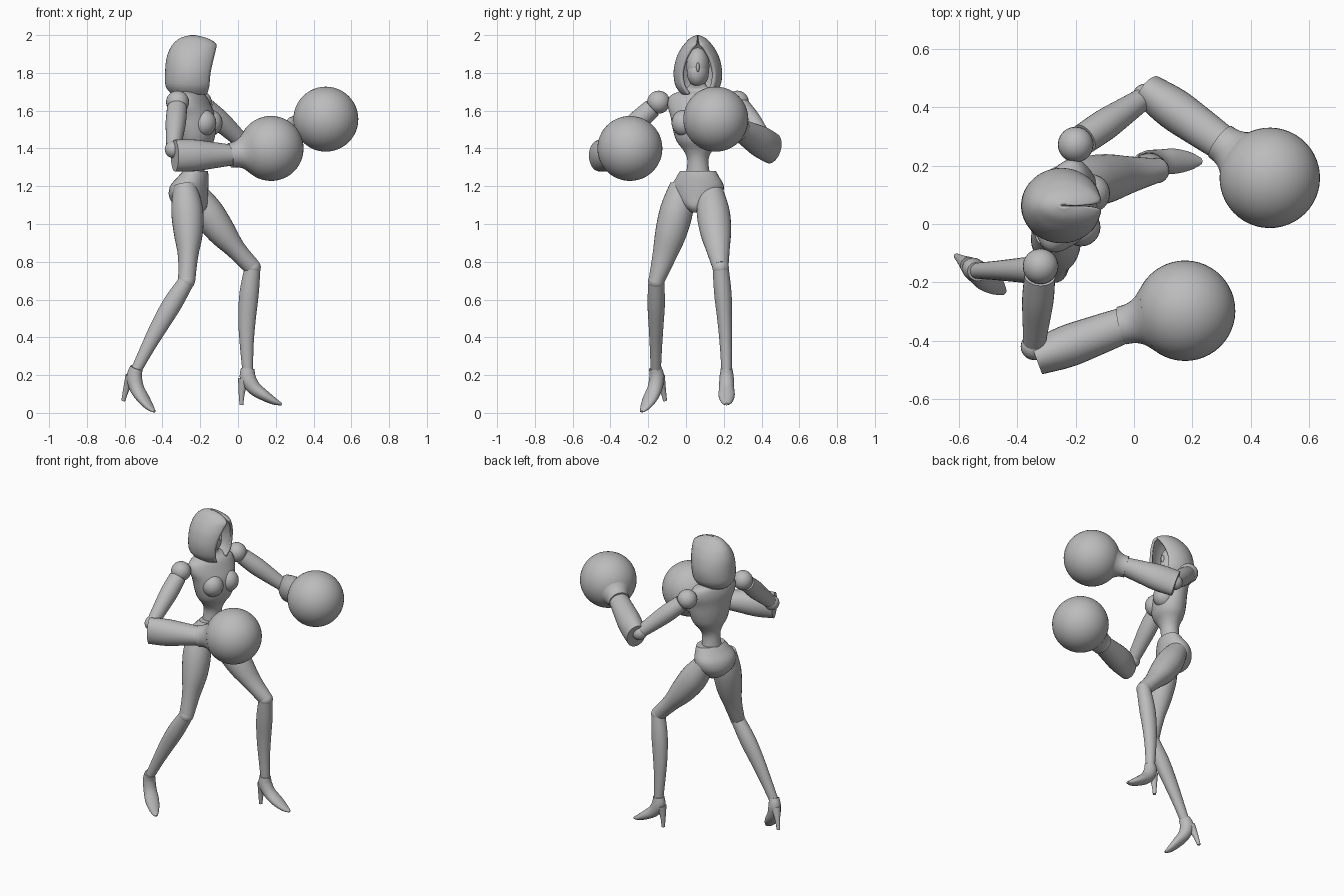
import bpy, bmesh
from math import sin, cos, pi, asin, radians
from mathutils import Vector, Matrix

if "Cube" in bpy.data.objects:
    bpy.data.objects.remove(bpy.data.objects["Cube"])

grey = bpy.data.materials.new("matte grey")
grey.use_nodes = True
grey.diffuse_color = (0.5, 0.5, 0.5, 1)
grey.node_tree.nodes["Principled BSDF"].inputs["Base Color"].default_value = grey.diffuse_color

SEGMENTS = 28
UP = Vector((0, 0, 1))
ACROSS = Vector((0, 1, 0))
CHEST_YAW = radians(-16)
CENTRE_Y = .063


def finish(name, bm, angle=40):
    """Turn a bmesh into a grey, smooth shaded object with sharp edges kept."""
    mesh = bpy.data.meshes.new(name)
    bm.to_mesh(mesh)
    bm.free()
    mesh.materials.append(grey)
    mesh.shade_smooth()
    mesh.set_sharp_from_angle(angle=radians(angle))
    obj = bpy.data.objects.new(name, mesh)
    bpy.context.collection.objects.link(obj)
    return obj


def spline(rows, steps=4):
    """Catmull-Rom curve through rows of equal length."""
    rows = [Vector(row) for row in rows]
    padded = [rows[0]] + rows + [rows[-1]]
    out = []
    for before, a, b, after in zip(padded, padded[1:], padded[2:], padded[3:]):
        for k in range(steps):
            t = k / steps
            out.append(a + (b - before) * (t / 2)
                       + (2 * before - 5 * a + 4 * b - after) * (t * t / 2)
                       + (3 * a - before - 3 * b + after) * (t ** 3 / 2))
    return out + [rows[-1]]


def bridge(bm, rings, closed=True):
    for low, high in zip(rings, rings[1:]):
        count = len(low)
        for i in range(count if closed else count - 1):
            j = (i + 1) % count
            bm.faces.new((low[i], low[j], high[j], high[i]))


def loft(name, rows, side=None):
    """Elliptical rings along a path; each row is x, y, z, radius along side, other radius.
    Without a side vector the rings stay level and follow the turn of the chest."""
    bm = bmesh.new()
    rows = spline(rows)
    path = [Vector(row[:3]) for row in rows]
    last = len(path) - 1
    rings = []
    for i, row in enumerate(rows):
        if side is None:
            a = Vector((cos(CHEST_YAW), sin(CHEST_YAW), 0))
            b = UP.cross(a)
        else:
            tangent = (path[min(i + 1, last)] - path[max(i - 1, 0)]).normalized()
            a = (side - tangent * side.dot(tangent)).normalized()
            b = tangent.cross(a)
        turns = [2 * pi * k / SEGMENTS for k in range(SEGMENTS)]
        rings.append([bm.verts.new(path[i] + a * row[3] * cos(t) + b * row[4] * sin(t))
                      for t in turns])
    bridge(bm, rings)
    bm.faces.new(rings[0][::-1])
    bm.faces.new(rings[-1])
    bmesh.ops.recalc_face_normals(bm, faces=bm.faces)
    return finish(name, bm)


def limb(name, start, end, radii, side, bow=(0, 0, 0)):
    """A tapered limb between two points, bent sideways by bow in its middle."""
    rows = []
    for i, pair in enumerate(radii):
        t = i / (len(radii) - 1)
        rows.append((*(Vector(start).lerp(Vector(end), t) + Vector(bow) * sin(pi * t)), *pair))
    return loft(name, rows, side)


def ball(name, at, size, segments=24):
    matrix = (Matrix.Translation(at) @ Matrix.Rotation(CHEST_YAW, 4, 'Z')
              @ Matrix.Diagonal((*size, 1)))
    bm = bmesh.new()
    bmesh.ops.create_uvsphere(bm, u_segments=segments, v_segments=segments // 2,
                              radius=1, matrix=matrix)
    return finish(name, bm)


def joint(name, at, radius, segments=24):
    return ball(name, at, (radius, radius, radius), segments)


def body(name, rows):
    """Level rings on the body's centre line; each row is x, z, depth, width."""
    return loft(name, [(x, CENTRE_Y, z, depth, width) for x, z, depth, width in rows])


# Torso from the waist up to the neck
body("torso", [
    (-.235, 1.26, .058, .064), (-.23, 1.34, .055, .056), (-.225, 1.39, .065, .078),
    (-.22, 1.44, .09, .115), (-.22, 1.5, .1, .135), (-.225, 1.57, .1, .148),
    (-.24, 1.63, .09, .165), (-.25, 1.68, .072, .15), (-.26, 1.71, .045, .08),
    (-.25, 1.74, .04, .042), (-.24, 1.8, .038, .038)])
turn = Matrix.Rotation(CHEST_YAW, 3, 'Z')
for name, sign in (("left_bust", 1), ("right_bust", -1)):
    offset = turn @ Vector((.058, sign * .06, 0))
    ball(name, Vector((-.22, CENTRE_Y, 1.535)) + offset, (.066, .066, .07))

# Pelvis
body("pelvis", [
    (-.225, 1.28, .062, .098), (-.237, 1.25, .078, .115), (-.258, 1.2, .098, .14),
    (-.262, 1.14, .1, .125), (-.245, 1.09, .08, .07), (-.23, 1.06, .04, .03)])

# Hood: an open shell, rows are z, back x, front edge x, half width, half opening
bm = bmesh.new()
rings = []
for z, back, edge, width, gap in spline([
        (1.685, -.35, -.165, .085, .05), (1.73, -.383, -.152, .118, .078),
        (1.8, -.386, -.145, .129, .086), (1.87, -.38, -.13, .117, .068),
        (1.92, -.364, -.118, .095, .04), (1.955, -.342, -.116, .07, .012),
        (1.985, -.305, -.165, .04, .002), (2, -.25, -.23, .006, .001)]):
    opening = asin(max(0, min(1, gap / width)))
    depth = (edge - back) / (1 + cos(opening))
    angles = [opening + 2 * (pi - opening) * k / 36 for k in range(37)]
    rings.append([bm.verts.new((back + depth + depth * cos(a), CENTRE_Y + width * sin(a), z))
                  for a in angles])
bridge(bm, rings, closed=False)
hood = finish("hood", bm, 60)
shell = hood.modifiers.new("thickness", 'SOLIDIFY')
shell.thickness = .016
shell.offset = -1

# Head with a lower face mask and nose
ball("head", (-.25, CENTRE_Y, 1.835), (.075, .06, .1))
ball("face_mask", (-.243, CENTRE_Y, 1.8), (.073, .057, .075))
ball("nose", (-.175, CENTRE_Y, 1.83), (.012, .009, .025))

# Radii shared by both arms and both legs
UPPER_ARM = [(.05, .053), (.055, .054), (.048, .046), (.038, .037)]
FOREARM = [(.084, .06), (.084, .072), (.07, .068), (.055, .061)]
THIGH = [(.065, .06), (.087, .084), (.083, .077), (.062, .053), (.042, .045)]
CALF = [(.042, .042), (.046, .051), (.039, .046), (.032, .036), (.027, .028)]


def arm(side, shoulder, elbow, forearm_start, wrist, glove):
    """Shoulder ball, upper arm, elbow, forearm, cuff and round glove."""
    shoulder, elbow = Vector(shoulder), Vector(elbow)
    wrist, glove = Vector(wrist), Vector(glove)
    joint(side + "_shoulder_joint", shoulder, .061)
    limb(side + "_upper_arm", shoulder.lerp(elbow, .12), elbow, UPPER_ARM, UP)
    joint(side + "_elbow_joint", elbow, .046)
    limb(side + "_forearm", forearm_start, wrist, FOREARM, UP)
    limb(side + "_glove_cuff", wrist.lerp(glove, -.06), wrist.lerp(glove, .4),
         [(r, r) for r in (.066, .069, .084, .115)], UP)
    joint(side + "_glove", glove, .172, 48)


arm("right", (-.32, -.145, 1.645), (-.342, -.42, 1.395),
    (-.335, -.458, 1.362), (-.03, -.345, 1.365), (.175, -.297, 1.4))
arm("left", (-.2, .272, 1.645), (.04, .435, 1.42),
    (.05, .455, 1.4), (.305, .275, 1.505), (.465, .158, 1.555))


def shoe(side, ankle, yaw, pitch):
    """A high-heeled shoe: rows are forward, up and the two radii, from the ankle."""
    turn = Matrix.Rotation(yaw, 3, 'Z') @ Matrix.Rotation(pitch, 3, 'Y')
    parts = {
        "_shoe": [(0, .02, .031, .036), (0, -.03, .038, .042), (.033, -.083, .04, .037),
                  (.088, -.123, .043, .029), (.143, -.155, .03, .018), (.18, -.169, .01, .006)],
        "_shoe_heel": [(-.022, -.035, .03, .03), (-.032, -.105, .017, .017),
                       (-.034, -.173, .01, .01)],
    }
    for part, rows in parts.items():
        loft(side + part, [(*(Vector(ankle) + turn @ Vector((forward, 0, up))), a, b)
                           for forward, up, a, b in rows], turn @ ACROSS)


def leg(side, hip, knee, ankle, thigh_bow, calf_bow, yaw=0, pitch=0):
    """Thigh, knee ball, calf and shoe."""
    limb(side + "_thigh", hip, knee, THIGH, ACROSS, thigh_bow)
    joint(side + "_knee_joint", knee, .044)
    limb(side + "_calf", knee, ankle, CALF, ACROSS, calf_bow)
    shoe(side, ankle, yaw, pitch)


leg("right", (-.282, -.02, 1.205), (-.272, -.157, .698), (-.542, -.16, .22),
    (.014, .008, 0), (-.01, 0, 0), radians(-37), radians(16.6))
leg("left", (-.235, .13, 1.18), (.077, .183, .77), (.052, .215, .215),
    (-.012, 0, -.012), (-.017, .006, 0))
